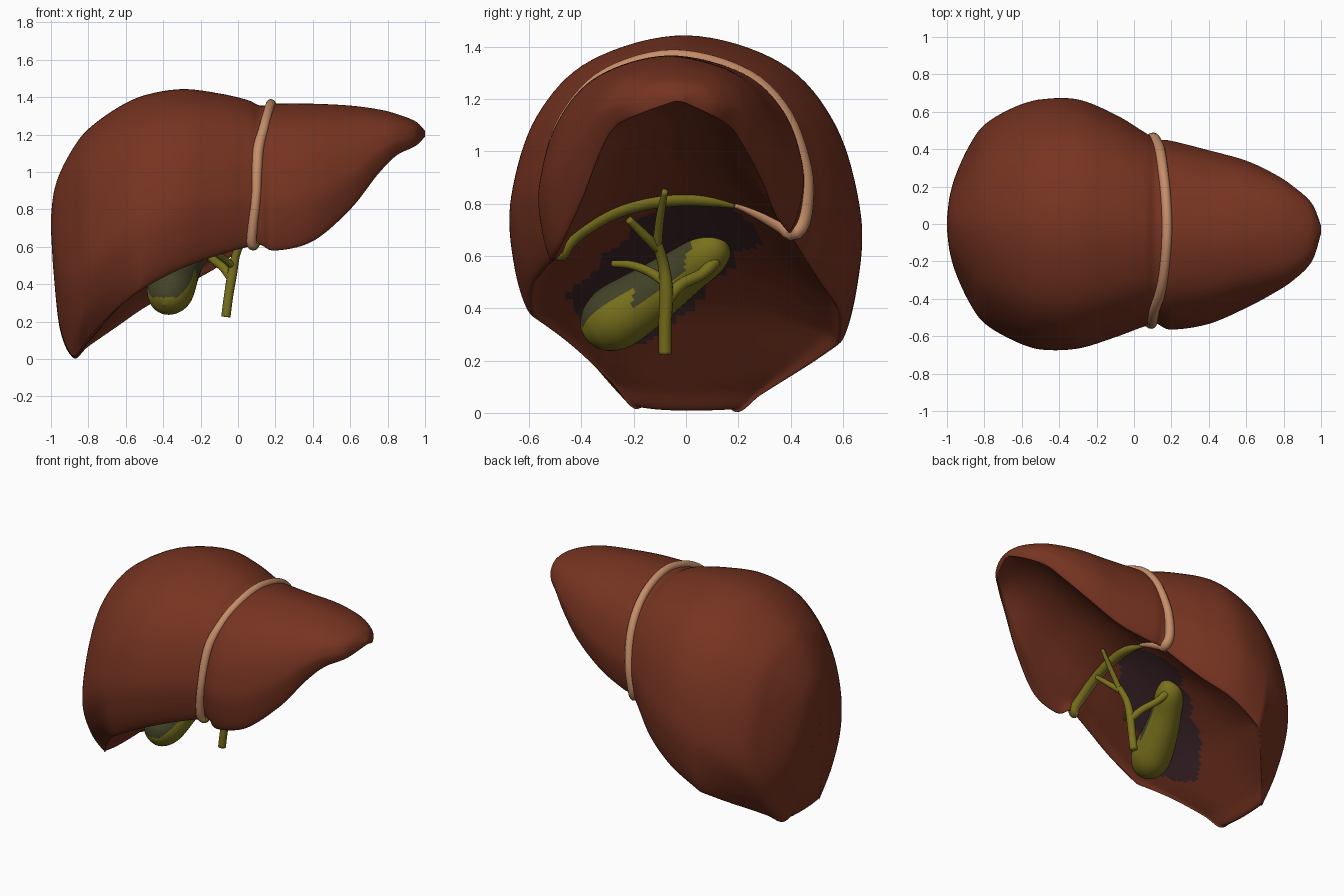
import bpy, bmesh, math
from mathutils import Vector

if "Cube" in bpy.data.objects:
    bpy.data.objects.remove(bpy.data.objects["Cube"])


def material(name, rgb):
    m = bpy.data.materials.new(name)
    m.diffuse_color = (*rgb, 1)
    m.use_nodes = True
    m.node_tree.nodes["Principled BSDF"].inputs["Base Color"].default_value = m.diffuse_color
    return m


LIVER = material("liver brown", (0.183, 0.034, 0.015))
FOSSA = material("fossa maroon", (0.055, 0.022, 0.027))
TAN = material("ligament tan", (0.56, 0.27, 0.14))
OLIVE = material("bile olive", (0.19, 0.163, 0.012))
SHADE = material("gallbladder grey green", (0.056, 0.054, 0.021))


def spline(pts, n, closed=False):
    """Catmull-Rom samples through points of any dimension."""
    out, m = [], len(pts)
    pick = (lambda i: pts[i % m]) if closed else (lambda i: pts[min(max(i, 0), m - 1)])
    for i in range(m if closed else m - 1):
        a, b, c, d = (pick(i + k) for k in (-1, 0, 1, 2))
        for s in range(n):
            t = s / n
            out.append([0.5 * (2 * q + (r - p) * t + (2 * p - 5 * q + 4 * r - w) * t * t
                               + (3 * q - p - 3 * r + w) * t ** 3)
                        for p, q, r, w in zip(a, b, c, d)])
    if not closed:
        out.append(list(pts[-1]))
    return out


def loft(name, rings, mats):
    """Closed skin over a row of rings."""
    bm = bmesh.new()
    rows = [[bm.verts.new(p) for p in r] for r in rings]
    n = len(rows[0])
    for a, b in zip(rows, rows[1:]):
        for i in range(n):
            j = (i + 1) % n
            bm.faces.new((a[i], a[j], b[j], b[i]))
    bm.faces.new(rows[0])
    bm.faces.new(rows[-1])
    bmesh.ops.recalc_face_normals(bm, faces=bm.faces[:])
    for f in bm.faces:
        f.smooth = True
    me = bpy.data.meshes.new(name)
    bm.to_mesh(me)
    bm.free()
    for m in mats:
        me.materials.append(m)
    ob = bpy.data.objects.new(name, me)
    bpy.context.collection.objects.link(ob)
    return ob


def tube(name, pts, mats, sides=14, n=6, snap=None):
    """Round tube along (x, y, z, radius) points, optionally snapped to a surface."""
    path = spline(pts, n)
    cen = [Vector(p[:3]) for p in path]
    if snap:
        cen = [snap.closest_point_on_mesh(c)[1] for c in cen]
    rings, side = [], None
    for i, c in enumerate(cen):
        d = (cen[min(i + 1, len(cen) - 1)] - cen[max(i - 1, 0)]).normalized()
        if side is None:
            side = d.orthogonal()
        side = (side - d * side.dot(d)).normalized()
        up = d.cross(side)
        r = max(path[i][3], 0.003)
        rings.append([c + r * (math.cos(a) * side + math.sin(a) * up)
                      for a in (2 * math.pi * k / sides for k in range(sides))])
    return loft(name, rings, mats)


# Liver body stations: x, front y, back y, top z, front edge z, back edge z, hollow z
stations = [
    (-1.0, -.03, .03, .76, .69, .69, .69),
    (-.985, -.15, .15, .89, .46, .46, .45),
    (-.95, -.27, .27, 1.00, .18, .18, .15),
    (-.88, -.42, .42, 1.13, .03, .02, .01),
    (-.80, -.53, .53, 1.23, .13, .08, .09),
    (-.65, -.62, .62, 1.34, .28, .18, .26),
    (-.50, -.665, .66, 1.41, .39, .28, .42),
    (-.30, -.66, .66, 1.443, .49, .39, .58),
    (-.10, -.60, .58, 1.42, .56, .50, .71),
    (.05, -.545, .49, 1.385, .60, .63, .80),
    (.12, -.53, .45, 1.355, .61, .69, .83),
    (.20, -.56, .44, 1.365, .58, .70, .87),
    (.40, -.53, .39, 1.365, .63, .76, .98),
    (.60, -.445, .335, 1.355, .80, .88, 1.07),
    (.75, -.365, .265, 1.335, .99, 1.00, 1.13),
    (.85, -.30, .20, 1.31, 1.09, 1.09, 1.16),
    (.95, -.20, .11, 1.27, 1.14, 1.14, 1.18),
    (1.0, -.05, -.01, 1.22, 1.19, 1.19, 1.19)]


def section(s):
    x, yf, yb, zt, zf, zb, zm = s
    c, w = (yf + yb) / 2, (yb - yf) / 2
    # the lower rim narrows to a rounded tip at the far right lobe
    rim = .42 + .48 * min(1, max(0, (x + .92) / .4))
    side = 1 - (.9 - rim) * .45
    half = [(rim, 0), (.985 * side, .16), (1, .38), (.86, .68), (.55, .90)]
    outer = [(-u, h) for u, h in half] + [(0, 1)] + half[::-1]
    pts = []
    for u, h in outer:
        z0 = zf if u < 0 else zb if u > 0 else (zf + zb) / 2
        pts.append((x, c + w * u, z0 + h * (zt - z0)))
    for u, k in ((.8, .33), (.45, .82), (0, 1), (-.45, .82), (-.8, .33)):
        z0 = zb if u > 0 else zf
        pts.append((x, c + w * u * rim / .9, z0 + k * (zm - z0)))
    return [Vector((p[0], p[1], max(p[2], 0))) for p in spline(pts, 8, True)]


liver = loft("liver", [section(s) for s in spline(stations, 10)], [LIVER, FOSSA])

# Gallbladder bed: underside faces close to the gallbladder axis
a, b = Vector((-.46, -.21, .42)), Vector((-.10, .05, .72))
for f in liver.data.polygons:
    t = max(0, min(1, (f.center - a).dot(b - a) / (b - a).length_squared))
    wave = .02 * math.sin(23 * f.center.x + 17 * f.center.y)
    if f.normal.z < -.1 and (f.center - a.lerp(b, t)).length < .225 + wave:
        f.material_index = 1

# Ligament band over the dome, then cord along the underside fissure
tube("falciform_ligament", [
    (.08, -.47, .60, .026), (.08, -.53, .64, .027), (.10, -.56, .85, .025),
    (.11, -.47, 1.13, .029), (.155, -.30, 1.29, .026), (.175, -.05, 1.37, .027),
    (.165, .20, 1.31, .027), (.14, .36, 1.12, .028), (.10, .44, .90, .028),
    (.09, .45, .75, .03), (.09, .39, .69, .03), (.10, .28, .73, .024),
    (.11, .18, .77, .012)], [TAN], snap=liver)
cord = tube("round_ligament", [
    (.08, -.50, .59, .026), (.09, -.38, .63, .032), (.10, -.22, .74, .032),
    (.10, -.05, .81, .032), (.10, .08, .82, .028), (.10, .18, .77, .012)],
    [OLIVE, TAN], snap=liver)
for f in cord.data.polygons:
    f.material_index = int(f.normal.x < -.1)

# Gallbladder, grey green on its upper front side
bladder = tube("gallbladder", [
    (-.395, -.385, .29, .004), (-.39, -.37, .30, .06), (-.38, -.33, .325, .103),
    (-.36, -.26, .37, .125), (-.32, -.13, .455, .112), (-.27, -.01, .54, .095),
    (-.22, .08, .61, .088), (-.19, .125, .65, .06), (-.18, .145, .67, .004)],
    [OLIVE, SHADE], sides=32, n=8)
way = Vector((-.15, -.55, .8)).normalized()
for f in bladder.data.polygons:
    y, z = f.center.y, f.center.z
    middle = -.2 < y < 0 and f.normal.dot(way) > -.25
    f.material_index = int(z > .33 and y < .02 and (middle or f.normal.dot(way) > .3))

# Bile ducts
ducts = {
    "common_bile_duct": [(-.065, -.08, .225, .025), (-.05, -.08, .34, .025),
                         (-.03, -.075, .46, .026), (-.01, -.085, .56, .022),
                         (.03, -.11, .65, .02)],
    "cystic_duct": [(-.035, -.075, .43, .024), (-.08, -.02, .49, .023),
                    (-.13, .06, .53, .022), (-.17, .11, .58, .026)],
    "left_hepatic_duct": [(.02, -.11, .63, .02), (.07, -.16, .68, .018),
                          (.12, -.22, .74, .014)],
    "upper_hepatic_duct": [(.02, -.11, .63, .018), (.10, -.10, .74, .016),
                           (.19, -.08, .85, .012)],
    "right_hepatic_duct": [(-.03, -.08, .50, .02), (-.08, -.14, .54, .018),
                           (-.12, -.21, .565, .016), (-.16, -.28, .57, .013)],
}
for name, pts in ducts.items():
    tube(name, pts, [OLIVE])
